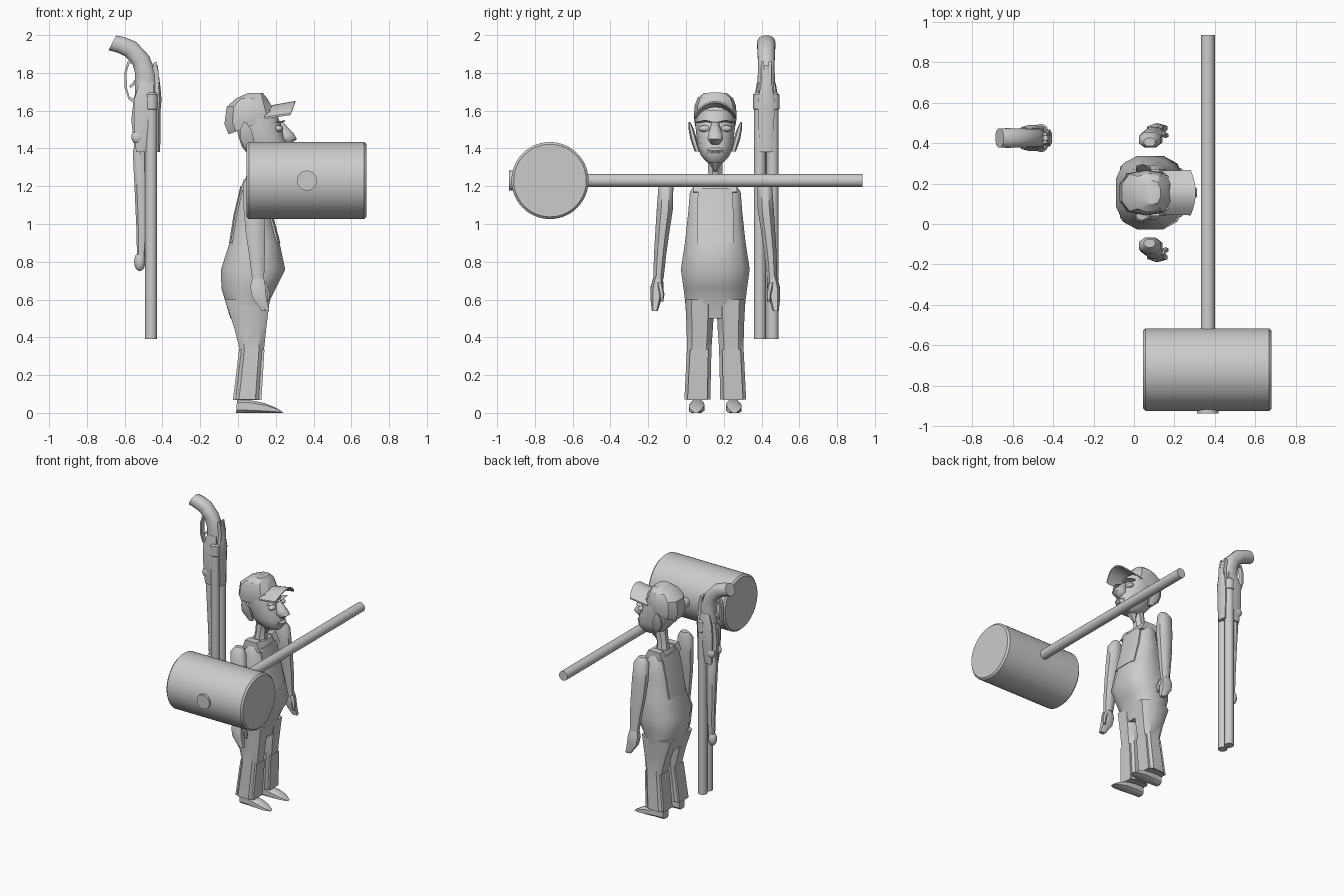
import bpy, bmesh, math
from mathutils import Vector

grey = bpy.data.materials.new("plain grey")
grey.diffuse_color = (0.6, 0.6, 0.6, 1)
MID = 0.155   # y of the figure's mirror plane
GUN = 0.425   # y of the gun's mirror plane


def finish(name, bm, angle=35):
    bmesh.ops.recalc_face_normals(bm, faces=bm.faces)
    me = bpy.data.meshes.new(name)
    bm.to_mesh(me)
    bm.free()
    me.materials.append(grey)
    ob = bpy.data.objects.new(name, me)
    bpy.context.collection.objects.link(ob)
    bpy.ops.object.select_all(action='DESELECT')
    bpy.context.view_layer.objects.active = ob
    ob.select_set(True)
    bpy.ops.object.shade_smooth_by_angle(angle=math.radians(angle))
    return ob


def loft(name, secs, n=10, p=1.0, angle=35, mirror=None):
    """Sections (xa, za, xb, zb, y, half_width): a->b spans the side profile; p < 1 is boxier."""
    for side in ((1,) if mirror is None else (1, -1)):
        bm = bmesh.new()
        rings = []
        for xa, za, xb, zb, y, w in secs:
            if side < 0:
                y = 2 * mirror - y
            c, h = Vector(((xa + xb) / 2, y, (za + zb) / 2)), Vector(((xb - xa) / 2, 0, (zb - za) / 2))
            ring = []
            for i in range(n):
                t = 2 * math.pi * (i + 0.5) / n
                u, v = (math.copysign(abs(f) ** p, f) for f in (math.cos(t), math.sin(t)))
                k = 1 / math.cos(math.pi / n) ** p
                ring.append(bm.verts.new(c + h * u * k + Vector((0, w * v, 0))))
            rings.append(ring)
        for a, b in zip(rings, rings[1:]):
            for i in range(n):
                bm.faces.new((a[i], a[(i + 1) % n], b[(i + 1) % n], b[i]))
        bm.faces.new(rings[0])
        bm.faces.new(rings[-1])
        finish(name, bm, angle)


def level(rows, y=MID):
    """Horizontal sections from (z, x_back, x_front, half_width[, y])."""
    return [(r[1], r[0], r[2], r[0], r[4] if len(r) > 4 else y, r[3]) for r in rows]


def rod(name, a, b, r, n=24, bevel=0.0):
    a, b = Vector(a), Vector(b)
    bm = bmesh.new()
    bmesh.ops.create_cone(bm, cap_ends=True, segments=n, radius1=r, radius2=r, depth=(b - a).length)
    if bevel:
        rim = [e for e in bm.edges if abs(e.verts[0].co.z - e.verts[1].co.z) < 1e-5]
        bmesh.ops.bevel(bm, geom=rim, offset=bevel, segments=1, affect='EDGES')
    q = Vector((0, 0, 1)).rotation_difference(b - a)
    for v in bm.verts:
        v.co = q @ v.co + (a + b) / 2
    finish(name, bm)


def ball(name, c, r, seg=12):
    bm = bmesh.new()
    bmesh.ops.create_uvsphere(bm, u_segments=seg, v_segments=8, radius=1)
    for v in bm.verts:
        v.co = Vector([c[i] + v.co[i] * r[i] for i in range(3)])
    finish(name, bm, 50)


def slab(name, pts, y0, y1):
    """Side profile in x, z extruded along y."""
    bm = bmesh.new()
    a, b = ([bm.verts.new((x, y, z)) for x, z in pts] for y in (y0, y1))
    bm.faces.new(a)
    bm.faces.new(b)
    for i in range(len(pts)):
        j = (i + 1) % len(pts)
        bm.faces.new((a[i], a[j], b[j], b[i]))
    finish(name, bm)


# mallet
rod("mallet_head", (0.045, -0.72, 1.23), (0.68, -0.72, 1.23), 0.204, 48, 0.012)
rod("mallet_handle", (0.365, -0.6, 1.23), (0.365, 0.935, 1.23), 0.035, 20)
rod("handle_plug", (0.365, -0.936, 1.23), (0.365, -0.85, 1.23), 0.053, 24)

# overalls: trunk, trouser legs and cuffs
loft("trunk", level([(0.5, -0.04, 0.15, 0.155), (0.6, -0.07, 0.17, 0.165), (0.66, -0.088, 0.2, 0.173),
                     (0.76, -0.09, 0.25, 0.187), (0.9, -0.045, 0.22, 0.165), (1.05, -0.02, 0.18, 0.148),
                     (1.17, 0.01, 0.155, 0.138), (1.225, 0.03, 0.135, 0.1)]), 12, 0.75, 45)
loft("trouser_leg", level([(0.07, -0.025, 0.122, 0.072, 0.06), (0.34, 0.008, 0.138, 0.068, 0.07),
                           (0.45, -0.02, 0.15, 0.073, 0.073), (0.6, -0.07, 0.168, 0.081, 0.073)]),
     8, 0.6, 40, MID)
loft("trouser_cuff", level([(0.068, -0.027, 0.124, 0.074, 0.06), (0.336, 0.006, 0.14, 0.069, 0.07)]),
     4, 1.0, 30, MID)
# bib and straps
loft("bib", level([(0.9, 0.17, 0.224, 0.1), (1.05, 0.135, 0.184, 0.1), (1.19, 0.11, 0.158, 0.095)]), 8, 0.5)
loft("back_panel", level([(0.9, -0.047, 0.0, 0.1), (1.05, -0.023, 0.02, 0.1), (1.2, 0.013, 0.05, 0.1)]), 8, 0.5)
for y in (0.065, 0.245):
    slab("shoulder_strap", [(0.012, 1.18), (0.03, 1.235), (0.125, 1.235), (0.158, 1.17), (0.1, 1.16)],
         y - 0.025, y + 0.025)

# shoes
loft("shoe", [(-0.01, 0, -0.005, 0.07, 0.06, 0.034), (0.06, 0, 0.06, 0.068, 0.06, 0.038),
              (0.14, 0, 0.14, 0.052, 0.056, 0.043), (0.2, 0, 0.195, 0.03, 0.053, 0.036),
              (0.24, 0, 0.232, 0.008, 0.053, 0.015)], 8, 0.6, 40, MID)

# arms, hands and thumbs
loft("arm", level([(1.25, 0.05, 0.105, 0.022, -0.095), (1.21, 0.025, 0.13, 0.042, -0.106),
                   (1.08, 0.03, 0.14, 0.046, -0.112), (0.96, 0.04, 0.142, 0.04, -0.125),
                   (0.84, 0.058, 0.142, 0.035, -0.137), (0.71, 0.075, 0.138, 0.029, -0.146)]),
     8, 0.9, 50, MID)
loft("hand", level([(0.725, 0.08, 0.135, 0.024, -0.146), (0.67, 0.065, 0.145, 0.034, -0.153),
                    (0.61, 0.075, 0.15, 0.031, -0.158), (0.54, 0.125, 0.165, 0.016, -0.165)]),
     6, 0.8, 40, MID)
loft("thumb", level([(0.69, 0.11, 0.15, 0.014, -0.14), (0.63, 0.145, 0.17, 0.014, -0.128),
                     (0.59, 0.148, 0.163, 0.008, -0.128)]), 6, 0.9, 40, MID)

# neck, head and face
loft("neck", level([(1.2, 0.03, 0.13, 0.055), (1.26, 0.045, 0.12, 0.04), (1.4, 0.06, 0.16, 0.046)]), 8)
loft("throat", level([(1.275, 0.12, 0.135, 0.006), (1.34, 0.1, 0.19, 0.045)]), 6)
loft("head", level([(1.325, 0.12, 0.235, 0.042), (1.36, 0.06, 0.265, 0.075), (1.41, 0.02, 0.262, 0.094),
                    (1.47, 0.0, 0.24, 0.1), (1.53, -0.01, 0.225, 0.106), (1.6, 0.0, 0.2, 0.1)]),
     10, 0.85, 45)
loft("nose", level([(1.42, 0.24, 0.275, 0.02), (1.45, 0.2, 0.312, 0.045), (1.48, 0.2, 0.295, 0.04),
                    (1.54, 0.2, 0.236, 0.018)]), 8, 0.9, 50)
loft("lip", level([(1.372, 0.2, 0.268, 0.05), (1.39, 0.2, 0.284, 0.045), (1.402, 0.2, 0.268, 0.05)]), 8)
for s in (-1, 1):
    ball("eyelid", (0.215, MID + s * 0.055, 1.505), (0.024, 0.034, 0.018))
loft("brow", [(0.2, 1.535, 0.235, 1.54, 0.06, 0.012), (0.2, 1.54, 0.25, 1.55, 0.1, 0.012),
              (0.2, 1.535, 0.245, 1.54, 0.135, 0.008)], 6, 1, 40, MID)
loft("ear", level([(1.385, 0.05, 0.085, 0.015, 0.06), (1.45, 0.01, 0.085, 0.017, 0.04),
                   (1.5, 0.01, 0.07, 0.014, 0.028), (1.54, 0.03, 0.045, 0.004, 0.018)]), 6, 1, 40, MID)

# cap with a curved brim
loft("cap", [(-0.05, 1.475, 0.19, 1.565, MID, 0.107), (-0.072, 1.53, 0.195, 1.59, MID, 0.113),
             (-0.06, 1.62, 0.175, 1.63, MID, 0.11), (-0.01, 1.665, 0.155, 1.665, MID, 0.095),
             (0.05, 1.692, 0.13, 1.695, MID, 0.06)], 10, 0.8, 25)
bm = bmesh.new()
cols = []
for i in range(9):
    u = i / 4 - 1
    drop = 0.055 * u * u
    cols.append([bm.verts.new(c) for c in (
        (0.14, MID + u * 0.108, 1.622 - drop), (0.305 - 0.025 * u * u, MID + u * 0.112, 1.652 - drop * 1.2),
        (0.303 - 0.025 * u * u, MID + u * 0.112, 1.642 - drop * 1.2), (0.14, MID + u * 0.108, 1.612 - drop))])
for a, b in zip(cols, cols[1:]):
    for k in range(4):
        bm.faces.new((a[k], a[(k + 1) % 4], b[(k + 1) % 4], b[k]))
bm.faces.new(cols[0])
bm.faces.new(cols[-1])
finish("cap_brim", bm)

# gun: twin barrels, ramrod stock and knob
for s in (-1, 1):
    y = GUN + s * 0.034
    rod("barrel", (-0.46, y, 0.39), (-0.46, y, 1.66), 0.032, 16)
    rod("breech_collar", (-0.46, y, 1.6), (-0.46, y, 1.695), 0.036, 16, 0.01)
    ball("lock_screw", (-0.53, GUN + s * 0.04, 1.46), (0.035, 0.02, 0.035))
    loft("lock_plate", level([(1.38, -0.54, -0.48, 0.012, GUN + s * 0.04), (1.5, -0.55, -0.44, 0.016, GUN + s * 0.045),
                              (1.66, -0.55, -0.44, 0.016, GUN + s * 0.05), (1.75, -0.52, -0.45, 0.01, GUN + s * 0.04)]), 8)
loft("fore_stock", level([(0.82, -0.535, -0.49, 0.022), (0.95, -0.537, -0.48, 0.028), (1.2, -0.548, -0.48, 0.035),
                          (1.38, -0.557, -0.48, 0.042), (1.41, -0.55, -0.48, 0.035),
                          (1.55, -0.565, -0.46, 0.045), (1.68, -0.55, -0.45, 0.05)], GUN), 10)
ball("stock_knob", (-0.52, GUN, 0.8), (0.03, 0.03, 0.05))
loft("rear_block", level([(1.38, -0.45, -0.412, 0.04), (1.6, -0.45, -0.41, 0.046), (1.66, -0.45, -0.405, 0.046),
                          (1.72, -0.45, -0.41, 0.035), (1.84, -0.45, -0.425, 0.012)], GUN), 8, 0.8)
# curved grip
loft("grip", [(-0.55, 1.6, -0.43, 1.6, GUN, 0.052), (-0.545, 1.7, -0.43, 1.7, GUN, 0.05),
              (-0.545, 1.8, -0.435, 1.8, GUN, 0.046), (-0.56, 1.85, -0.47, 1.89, GUN, 0.046),
              (-0.6, 1.89, -0.54, 1.965, GUN, 0.048), (-0.64, 1.908, -0.605, 1.99, GUN, 0.05),
              (-0.685, 1.92, -0.645, 1.998, GUN, 0.048)], 12, 0.85, 40)
# trigger guard and trigger
outer = [(-0.55, 1.87), (-0.585, 1.86), (-0.602, 1.8), (-0.6, 1.72), (-0.58, 1.66), (-0.55, 1.64)]
inner = [(-0.55, 1.66), (-0.575, 1.675), (-0.588, 1.72), (-0.59, 1.8), (-0.577, 1.845), (-0.55, 1.855)]
slab("trigger_guard", outer + inner, GUN - 0.018, GUN + 0.018)
slab("trigger", [(-0.54, 1.77), (-0.575, 1.73), (-0.57, 1.72), (-0.54, 1.74)], GUN - 0.007, GUN + 0.007)
# hammers
for s in (-1, 1):
    y = GUN + s * 0.02
    slab("hammer", [(-0.45, 1.72), (-0.415, 1.71), (-0.418, 1.79), (-0.432, 1.86), (-0.45, 1.85)], y - 0.008, y + 0.008)
